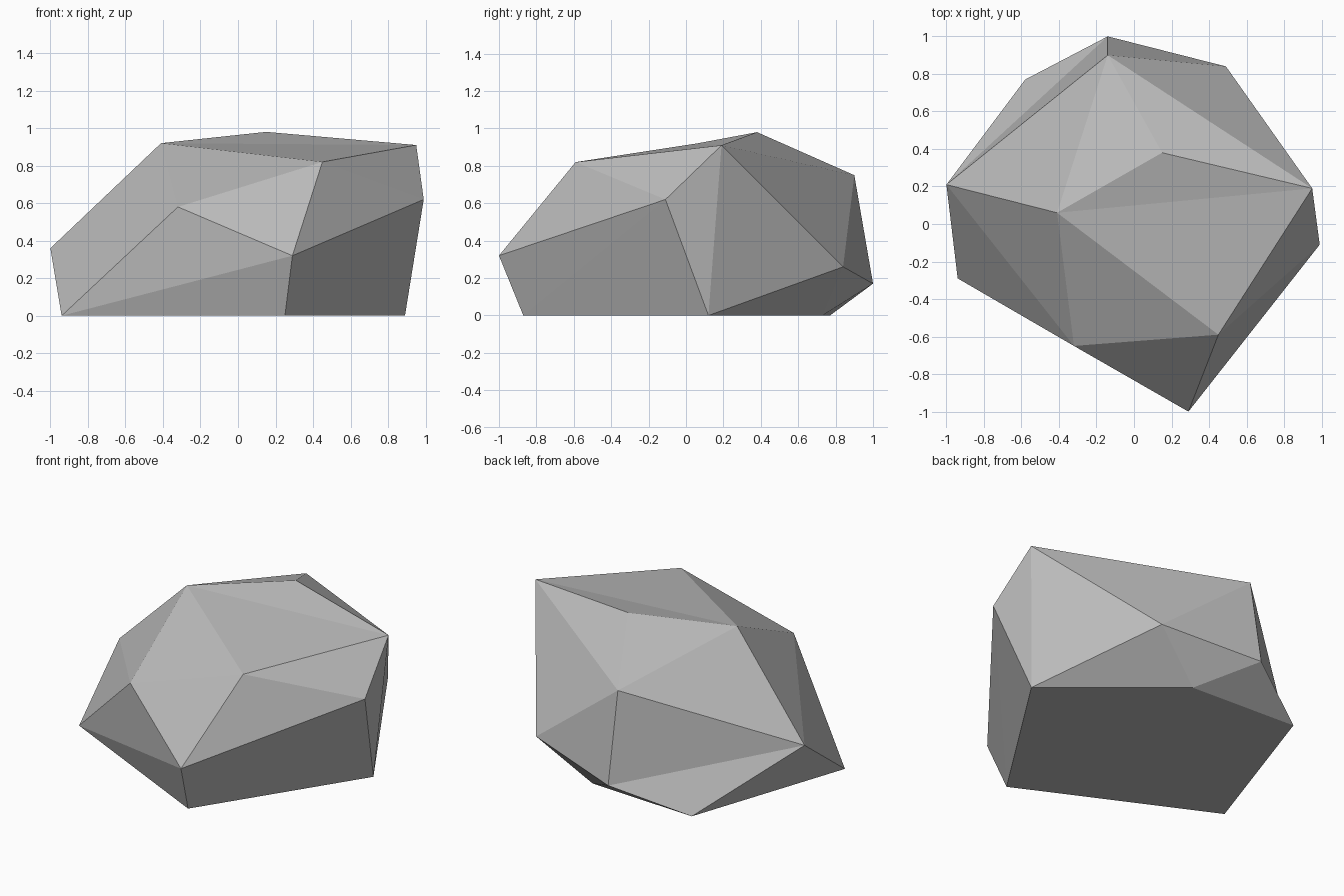
import bpy
import bmesh

default_cube = bpy.data.objects.get("Cube")
if default_cube:
    bpy.data.objects.remove(default_cube, do_unlink=True)


def make_material(name, colour):
    material = bpy.data.materials.new(name)
    material.use_nodes = True
    material.diffuse_color = colour
    shader = next(n for n in material.node_tree.nodes if n.type == "BSDF_PRINCIPLED")
    shader.inputs["Base Color"].default_value = colour
    shader.inputs["Roughness"].default_value = 0.9
    return material


# Corners of the boulder, grouped by height
ground = {
    "west": (-0.94, -0.29, 0), "south": (0.25, -0.87, 0), "east": (0.89, 0.12, 0),
    "north": (0.16, 0.73, 0), "northwest": (-0.58, 0.77, 0),
}
middle = {
    "left_tip": (-1.0, 0.21, 0.36), "front_dent": (-0.32, -0.65, 0.58),
    "front_tip": (0.29, -1.0, 0.32), "right_tip": (0.99, -0.11, 0.62),
    "back_tip": (-0.14, 1.0, 0.17), "back_corner": (0.49, 0.84, 0.26),
}
upper = {
    "front_brow": (0.45, -0.59, 0.82), "left_brow": (-0.41, 0.06, 0.92),
    "peak": (0.15, 0.38, 0.98), "right_brow": (0.95, 0.19, 0.91),
    "back_brow": (-0.14, 0.90, 0.75),
}

# Flat facets, listed side by side around the stone
facets = [
    # Underside and lower right wall
    "west south east north northwest",
    "front_tip right_tip east south",
    # Left side
    "left_tip northwest back_tip", "left_tip back_tip back_brow",
    "left_tip west northwest", "left_tip west front_dent",
    "left_tip front_dent left_brow", "left_tip left_brow back_brow",
    # Crown
    "left_brow peak back_brow", "peak right_brow back_brow",
    "left_brow peak right_brow", "left_brow right_brow front_brow",
    # Front
    "left_brow front_brow front_dent", "front_dent front_brow front_tip",
    "west front_tip front_dent", "west south front_tip",
    # Right side
    "front_tip front_brow right_tip", "front_brow right_brow right_tip",
    "right_tip right_brow east", "east right_brow back_corner",
    # Back
    "right_brow back_corner back_brow", "back_brow back_corner back_tip",
    "east back_corner north", "back_corner back_tip north",
    "back_tip northwest north",
]

# Build the closed, flat-shaded stone
bm = bmesh.new()
corners = {name: bm.verts.new(spot)
           for level in (ground, middle, upper) for name, spot in level.items()}
for facet in facets:
    bm.faces.new([corners[name] for name in facet.split()])
bmesh.ops.triangulate(bm, faces=[f for f in bm.faces if len(f.verts) == 4])
bmesh.ops.recalc_face_normals(bm, faces=bm.faces[:])
mesh = bpy.data.meshes.new("boulder")
bm.to_mesh(mesh)
bm.free()

boulder = bpy.data.objects.new("boulder", mesh)
bpy.context.collection.objects.link(boulder)
mesh.materials.append(make_material("stone grey", (0.5, 0.5, 0.5, 1)))
